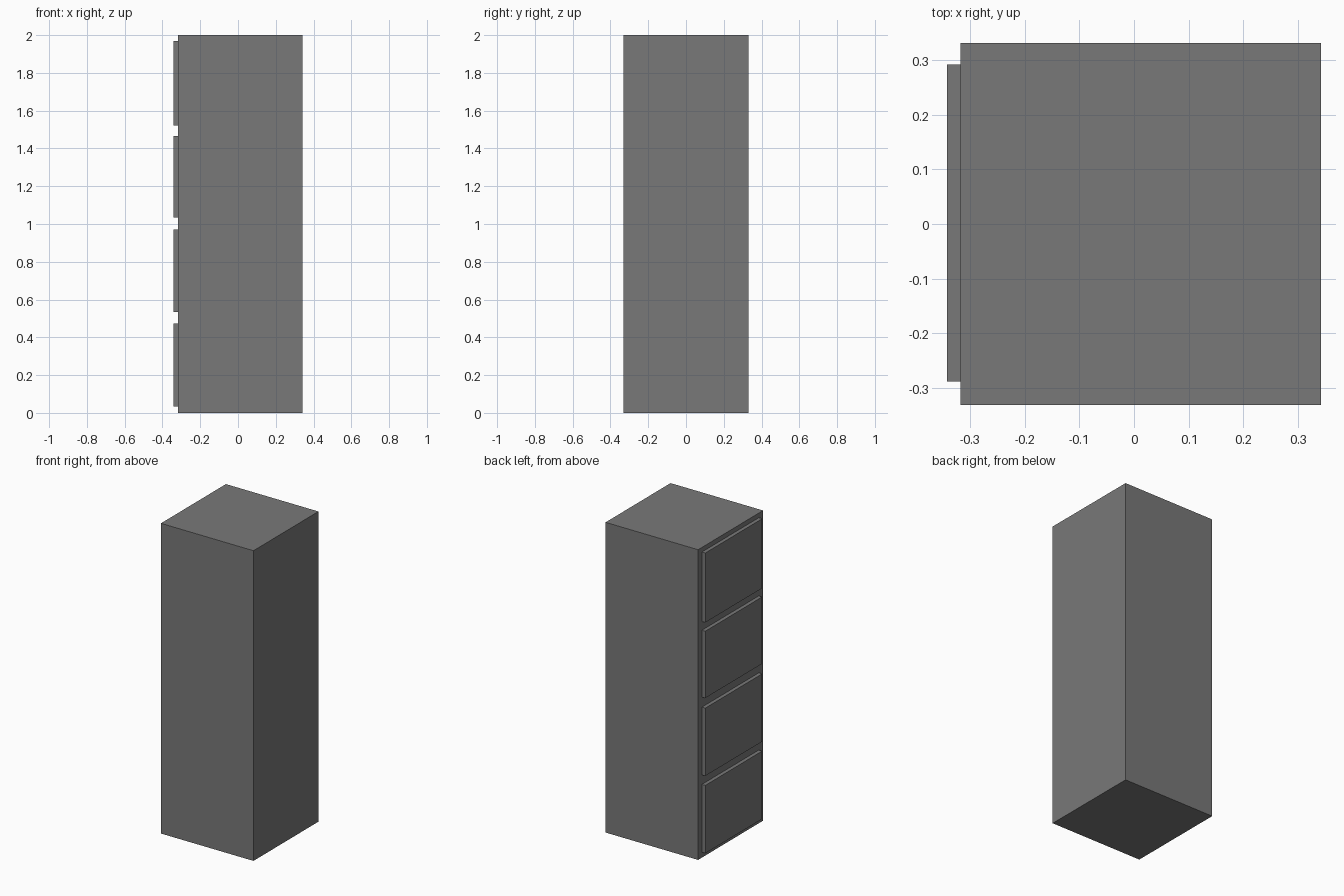
import bpy

if "Cube" in bpy.data.objects:
    bpy.data.objects.remove(bpy.data.objects["Cube"])

# Dark grey paint
paint = bpy.data.materials.new("dark_grey")
paint.diffuse_color = (0.19, 0.19, 0.19, 1)
paint.use_nodes = True
paint.node_tree.nodes["Principled BSDF"].inputs["Base Color"].default_value = paint.diffuse_color


def box(name, lo, hi):
    """Axis-aligned box between two corners."""
    bpy.ops.mesh.primitive_cube_add(size=1, location=[(a + b) / 2 for a, b in zip(lo, hi)])
    obj = bpy.context.object
    obj.name = name
    obj.scale = [b - a for a, b in zip(lo, hi)]
    bpy.ops.object.transform_apply(location=False, rotation=False, scale=True)
    obj.data.materials.append(paint)
    return obj


FRONT_X = -0.318

# Cabinet body
box("cabinet_body", (FRONT_X, -0.331, 0), (0.342, 0.331, 2))

# Four drawer fronts stacked on the -x side
for i, (bottom, top) in enumerate([(0.034, 0.472), (0.533, 0.97), (1.035, 1.466), (1.522, 1.97)]):
    box(f"drawer_front_{i + 1}", (-0.342, -0.288, bottom), (FRONT_X, 0.292, top))
